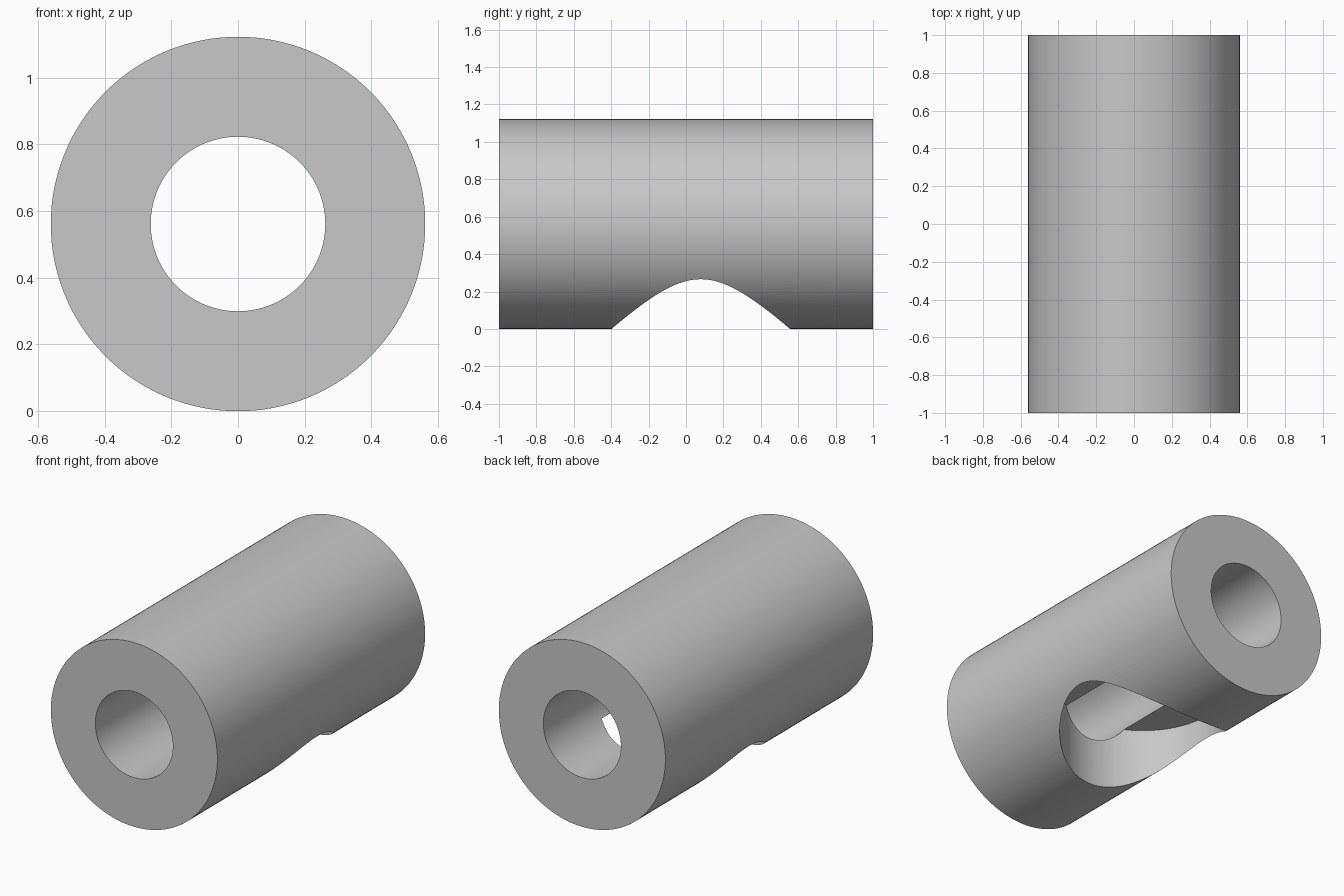
import bpy
import math

LENGTH, OUTER_R, BORE_R = 2.0, 0.561, 0.2615
POCKET_R, POCKET_Y, POCKET_TOP = 0.477, 0.079, 0.413
SIDES = 128

cube = bpy.data.objects.get("Cube")
if cube:
    bpy.data.objects.remove(cube, do_unlink=True)

grey = bpy.data.materials.new("plain_grey")
grey.use_nodes = True
colour = (0.58, 0.58, 0.58, 1)
grey.diffuse_color = colour
grey.node_tree.nodes["Principled BSDF"].inputs["Base Color"].default_value = colour


def cylinder(name, radius, depth, location, lying=False):
    tilt = math.pi / 2 if lying else 0
    bpy.ops.mesh.primitive_cylinder_add(vertices=SIDES, radius=radius, depth=depth,
                                        location=location, rotation=(tilt, 0, 0))
    obj = bpy.context.object
    obj.name = name
    obj.data.materials.append(grey)
    return obj


def cut(target, cutter):
    mod = target.modifiers.new("cut", "BOOLEAN")
    mod.operation = "DIFFERENCE"
    mod.solver = "EXACT"
    mod.object = cutter
    bpy.ops.object.select_all(action="DESELECT")
    target.select_set(True)
    bpy.context.view_layer.objects.active = target
    bpy.ops.object.modifier_apply(modifier=mod.name)
    bpy.data.objects.remove(cutter, do_unlink=True)


# Round body lying front to back
body = cylinder("sleeve_body", OUTER_R, LENGTH, (0, 0, OUTER_R), lying=True)

# Bore along the whole length
cut(body, cylinder("bore_cutter", BORE_R, LENGTH + 1, (0, 0, OUTER_R), lying=True))

# Flat-roofed round pocket rising from below
depth = POCKET_TOP + 0.5
cut(body, cylinder("pocket_cutter", POCKET_R, depth,
                   (0, POCKET_Y, POCKET_TOP - depth / 2)))

# Smooth walls, sharp rims
body.select_set(True)
bpy.context.view_layer.objects.active = body
bpy.ops.object.shade_smooth_by_angle(angle=math.radians(25))
